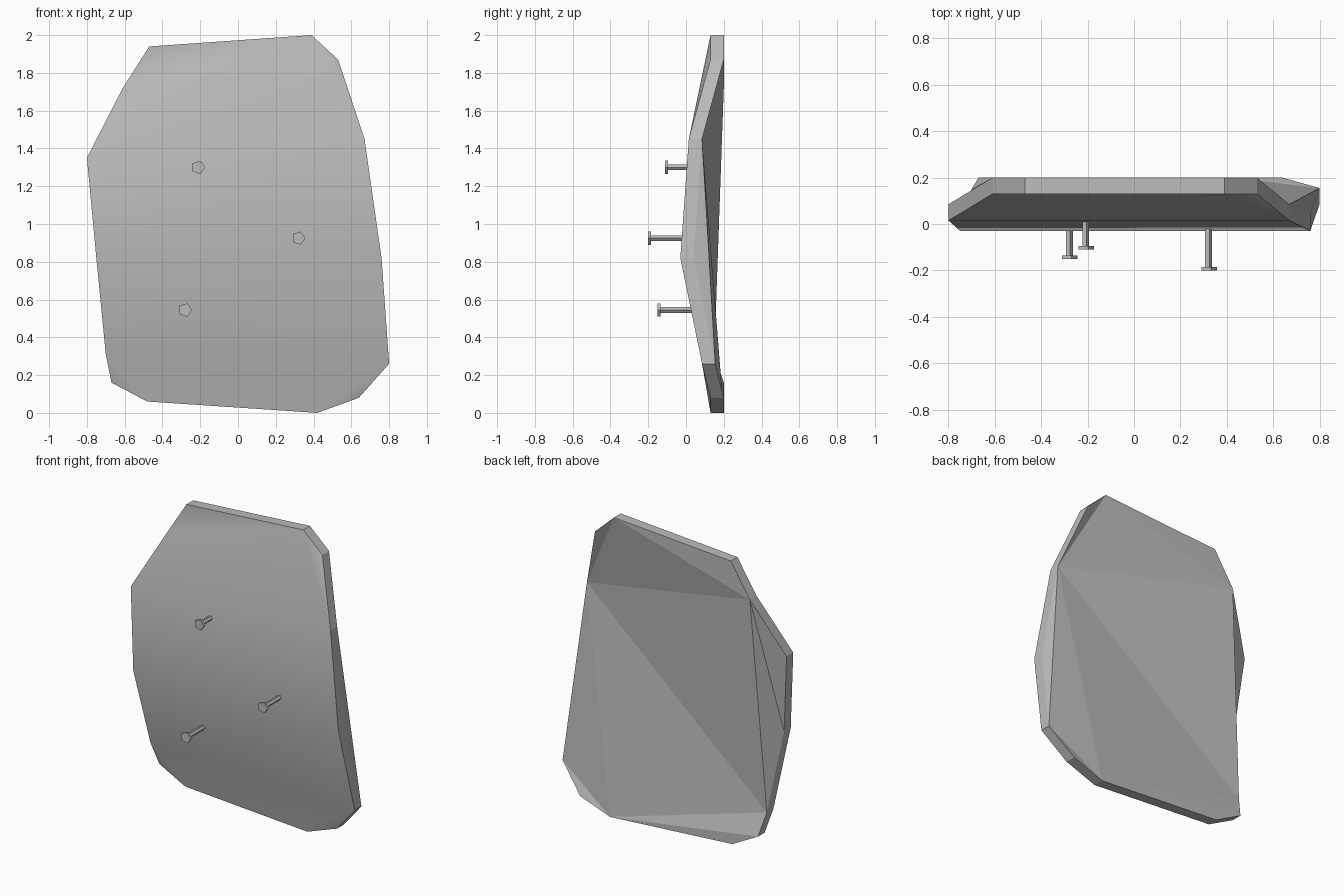
import bpy, bmesh
from math import cos, sin, tau

cube = bpy.data.objects.get("Cube")
if cube:
    bpy.data.objects.remove(cube, do_unlink=True)

grey = bpy.data.materials.new("stone_grey")
grey.use_nodes = True
colour = (0.5, 0.5, 0.5, 1)
grey.diffuse_color = colour
grey.node_tree.nodes["Principled BSDF"].inputs["Base Color"].default_value = colour


def finish(name, bm):
    bmesh.ops.recalc_face_normals(bm, faces=bm.faces[:])
    mesh = bpy.data.meshes.new(name)
    bm.to_mesh(mesh)
    bm.free()
    mesh.materials.append(grey)
    obj = bpy.data.objects.new(name, mesh)
    bpy.context.collection.objects.link(obj)
    return obj


# Panel: one bowed outline (x, front y, z), pushed back by the thickness
THICKNESS = 0.07
outline = [
    (-0.47, 0.13, 1.94), (0.39, 0.13, 2.0), (0.53, 0.13, 1.87),
    (0.67, 0.015, 1.45), (0.76, -0.03, 0.82), (0.80, 0.085, 0.26),
    (0.64, 0.13, 0.08), (0.42, 0.13, 0.0), (-0.48, 0.13, 0.06),
    (-0.67, 0.13, 0.16), (-0.70, 0.08, 0.31), (-0.75, -0.03, 0.82),
    (-0.80, 0.015, 1.35), (-0.61, 0.13, 1.72),
]
front_faces = [(0, 1, 13), (1, 12, 13), (1, 3, 12), (1, 2, 3), (3, 4, 11, 12),
               (4, 5, 10, 11), (5, 7, 8, 10), (5, 6, 7), (8, 9, 10)]
back_faces = [(0, 1, 13), (1, 3, 13), (1, 2, 3), (3, 4, 5), (3, 5, 7), (5, 6, 7),
              (3, 7, 10), (7, 9, 10), (7, 8, 9), (3, 10, 13), (10, 11, 13), (11, 12, 13)]

bm = bmesh.new()
front = [bm.verts.new(p) for p in outline]
back = [bm.verts.new((x, y + THICKNESS, z)) for x, y, z in outline]
for ids in front_faces:
    bm.faces.new([front[i] for i in ids]).smooth = True
for ids in back_faces:
    bm.faces.new([back[i] for i in ids])
for i in range(len(outline)):
    j = (i + 1) % len(outline)
    bm.faces.new((front[i], front[j], back[j], back[i]))
finish("curved_panel", bm)


# Pegs: five-sided shafts with wider flat heads
def add_prism(bm, x, z, radius, y0, y1, sides=5):
    rings = [[bm.verts.new((x + radius * cos(tau * i / sides), y,
                            z + radius * sin(tau * i / sides)))
              for i in range(sides)] for y in (y0, y1)]
    for ring in rings:
        bm.faces.new(ring)
    for i in range(sides):
        j = (i + 1) % sides
        bm.faces.new((rings[0][i], rings[0][j], rings[1][j], rings[1][i]))


pegs = {
    "upper_peg": (-0.21, 1.30, -0.11, 0.03),
    "middle_peg": (0.32, 0.925, -0.20, 0.0),
    "lower_peg": (-0.28, 0.545, -0.15, 0.05),
}
for name, (x, z, tip, root) in pegs.items():
    bm = bmesh.new()
    add_prism(bm, x, z, 0.037, tip, tip + 0.015)
    add_prism(bm, x, z, 0.016, tip + 0.015, root)
    finish(name, bm)
